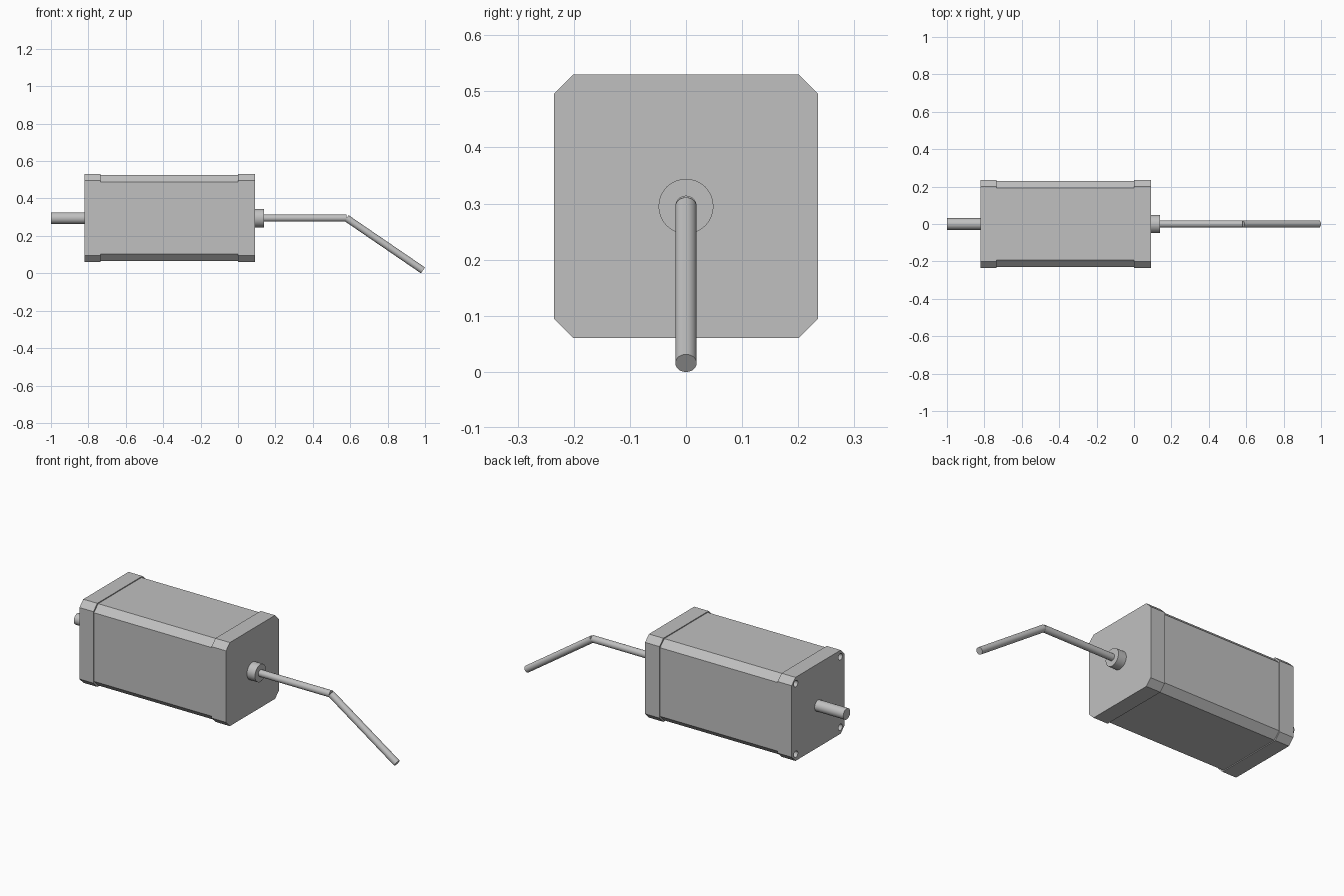
import bpy
import bmesh
from math import radians
from mathutils import Vector

cube = bpy.data.objects.get("Cube")
if cube:
    bpy.data.objects.remove(cube, do_unlink=True)

GREY = (0.53, 0.53, 0.53, 1.0)
AXIS_Z = 0.295

metal = bpy.data.materials.new("grey metal")
metal.use_nodes = True
metal.diffuse_color = GREY
metal.node_tree.nodes["Principled BSDF"].inputs["Base Color"].default_value = GREY


def cylinder(name, start, end, radius, sides=32):
    """Round bar between two points."""
    start, end = Vector(start), Vector(end)
    bpy.ops.mesh.primitive_cylinder_add(
        vertices=sides, radius=radius, depth=(end - start).length,
        location=(start + end) / 2)
    ob = bpy.context.object
    ob.name = name
    ob.rotation_euler = (end - start).to_track_quat("Z", "Y").to_euler()
    ob.data.materials.append(metal)
    bpy.ops.object.shade_smooth_by_angle(angle=radians(35))
    return ob


def block(name, x0, x1, half, chamfer):
    """Square prism along x with chamfered corners."""
    c = half - chamfer
    ring = [(half, -c), (half, c), (c, half), (-c, half),
            (-half, c), (-half, -c), (-c, -half), (c, -half)]
    bm = bmesh.new()
    face = bm.faces.new([bm.verts.new((x0, y, AXIS_Z + z)) for y, z in ring])
    out = bmesh.ops.extrude_face_region(bm, geom=[face], use_keep_orig=True)
    moved = [v for v in out["geom"] if isinstance(v, bmesh.types.BMVert)]
    bmesh.ops.translate(bm, verts=moved, vec=(x1 - x0, 0, 0))
    bmesh.ops.recalc_face_normals(bm, faces=bm.faces)
    mesh = bpy.data.meshes.new(name)
    bm.to_mesh(mesh)
    bm.free()
    mesh.materials.append(metal)
    ob = bpy.data.objects.new(name, mesh)
    bpy.context.collection.objects.link(ob)
    return ob


# Housing: slightly slimmer middle between two end caps
block("housing_middle", -0.735, 0.0, 0.230, 0.037)
block("output_end_cap", 0.0, 0.09, 0.235, 0.034)
rear_cap = block("rear_end_cap", -0.822, -0.735, 0.235, 0.034)

# Corner screw holes in the rear cap
for i, (sy, sz) in enumerate([(-1, -1), (-1, 1), (1, -1), (1, 1)]):
    y, z = 0.198 * sy, AXIS_Z + 0.198 * sz
    cutter = cylinder(f"hole_cutter_{i}", (-0.85, y, z), (-0.76, y, z), 0.018, 20)
    cutter.hide_render = True
    cutter.hide_viewport = True
    cut = rear_cap.modifiers.new(f"screw_hole_{i}", "BOOLEAN")
    cut.operation = "DIFFERENCE"
    cut.solver = "EXACT"
    cut.object = cutter

# Rear shaft, output collar and bent rod
elbow = (0.58, 0, AXIS_Z)
cylinder("rear_shaft", (-1.0, 0, AXIS_Z), (-0.822, 0, AXIS_Z), 0.031)
cylinder("output_collar", (0.09, 0, AXIS_Z), (0.14, 0, AXIS_Z), 0.049)
cylinder("rod_straight", (0.14, 0, AXIS_Z), elbow, 0.019)
cylinder("rod_bent", elbow, (0.989, 0, 0.0155), 0.019)
